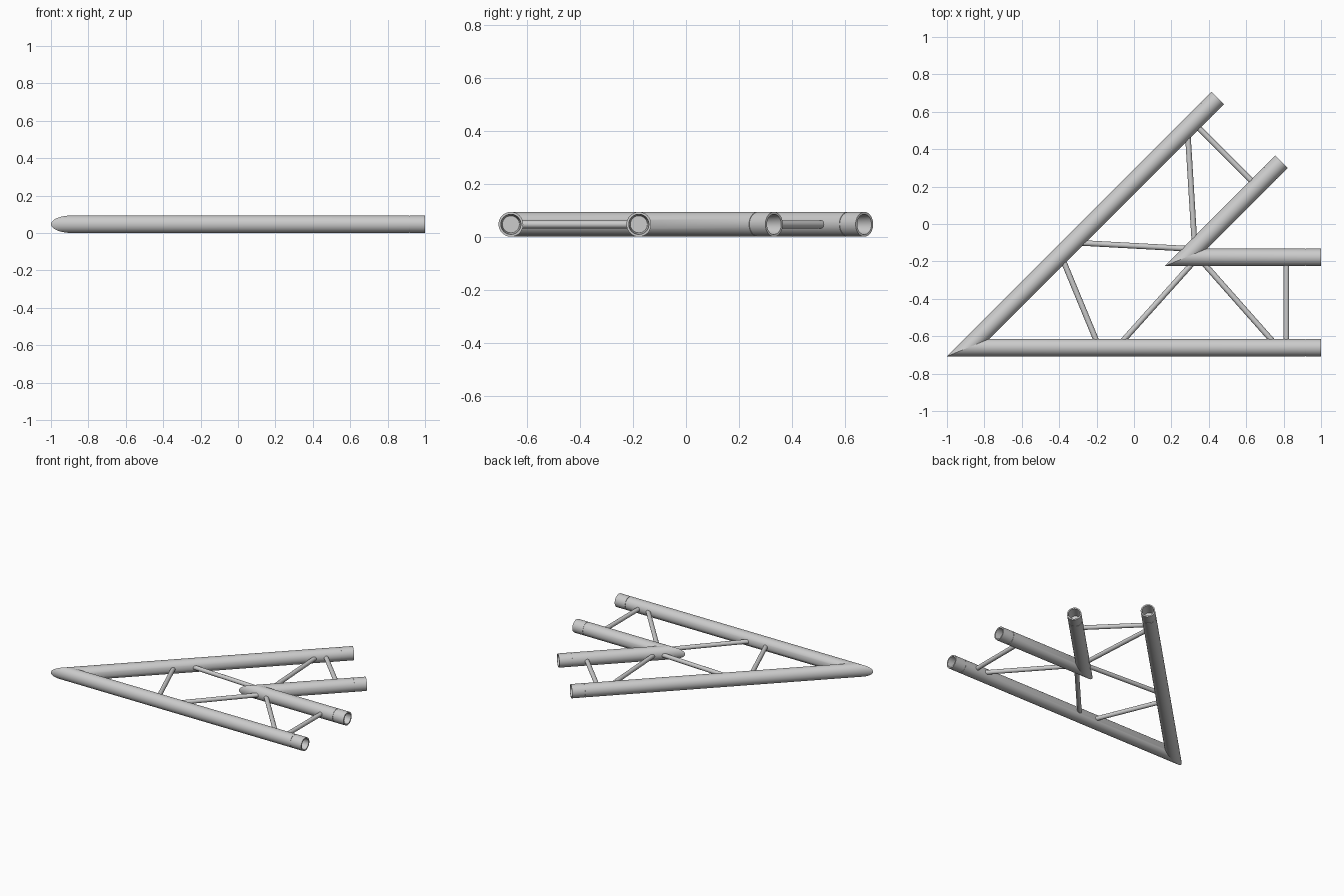
import bpy, bmesh, math
from mathutils import Vector

if "Cube" in bpy.data.objects:
    bpy.data.objects.remove(bpy.data.objects["Cube"])

R = 0.0468            # chord tube radius
BR = 0.015            # brace radius
SEG = 40
HALF = math.radians(22.5)
OUTER = Vector((-0.887, -0.661, R))     # axis corner of the outer pair
INNER = Vector((0.278, -0.178, R))      # axis corner of the inner pair
X, Y = Vector((1, 0, 0)), Vector((0, 1, 0))
D = Vector((math.cos(2 * HALF), math.sin(2 * HALF), 0))
N = Vector((D.y, -D.x, 0))
Z = Vector((0, 0, 1))


def finish(bm, name):
    bmesh.ops.recalc_face_normals(bm, faces=bm.faces)
    me = bpy.data.meshes.new(name)
    bm.to_mesh(me)
    bm.free()
    ob = bpy.data.objects.new(name, me)
    bpy.context.collection.objects.link(ob)
    bpy.ops.object.select_all(action='DESELECT')
    ob.select_set(True)
    bpy.context.view_layer.objects.active = ob
    bpy.ops.object.shade_smooth_by_angle(angle=math.radians(30))


def chord(name, origin, length, along, inward):
    """Tube mitred at the corner, with a seam and a tapered socket at the end."""
    bm = bmesh.new()
    s = length - 0.085
    profile = [(None, R), (s - 0.002, R), (s - 0.002, R - 0.002), (s + 0.002, R - 0.002),
               (s + 0.002, R), (length, R), (length, 0.038), (s, 0.032)]
    rings = []
    for u, r in profile:
        ring = []
        for i in range(SEG):
            a = 2 * math.pi * i / SEG
            v, w = r * math.cos(a), r * math.sin(a)
            uu = v / math.tan(HALF) if u is None else u
            ring.append(bm.verts.new(origin + along * uu + inward * v + Z * w))
        rings.append(ring)
    for a, b in zip(rings, rings[1:]):
        for i in range(SEG):
            j = (i + 1) % SEG
            bm.faces.new((a[i], a[j], b[j], b[i]))
    bm.faces.new(rings[0])
    bm.faces.new(rings[-1])      # socket floor
    finish(bm, name)


def brace(name, p, q):
    """Thin round bar, pushed slightly into the chords at both ends."""
    d = (q - p).normalized()
    p, q = p - d * 0.02, q + d * 0.02
    bm = bmesh.new()
    bmesh.ops.create_cone(bm, cap_ends=True, segments=24, radius1=BR, radius2=BR,
                          depth=(q - p).length)
    rot = d.to_track_quat('Z', 'Y').to_matrix()
    for v in bm.verts:
        v.co = rot @ v.co + (p + q) / 2
    finish(bm, name)


# Chords and braces, mirrored about the corner bisector
bars = {"end_brace": ((0.815, -0.614), (0.815, -0.224)),
        "outer_diagonal": ((0.73, -0.614), (0.385, -0.224)),
        "inner_diagonal": ((-0.05, -0.614), (0.30, -0.224))}
for side, along, inward in (("straight", X, Y), ("angled", D, N)):
    chord("outer_chord_" + side, OUTER, 1.0 - OUTER.x, along, inward)
    chord("inner_chord_" + side, INNER, 1.0 - INNER.x, along, inward)
    for name, ends in bars.items():
        pts = []
        for x, y in ends:
            pts.append(OUTER + along * (x - OUTER.x) + inward * (y - OUTER.y))
        brace(name + "_" + side, *pts)

# Brace across the corner, symmetric about the bisector
u, v = -0.205 - OUTER.x, R
brace("corner_brace", OUTER + X * u + Y * v, OUTER + D * u + N * v)
